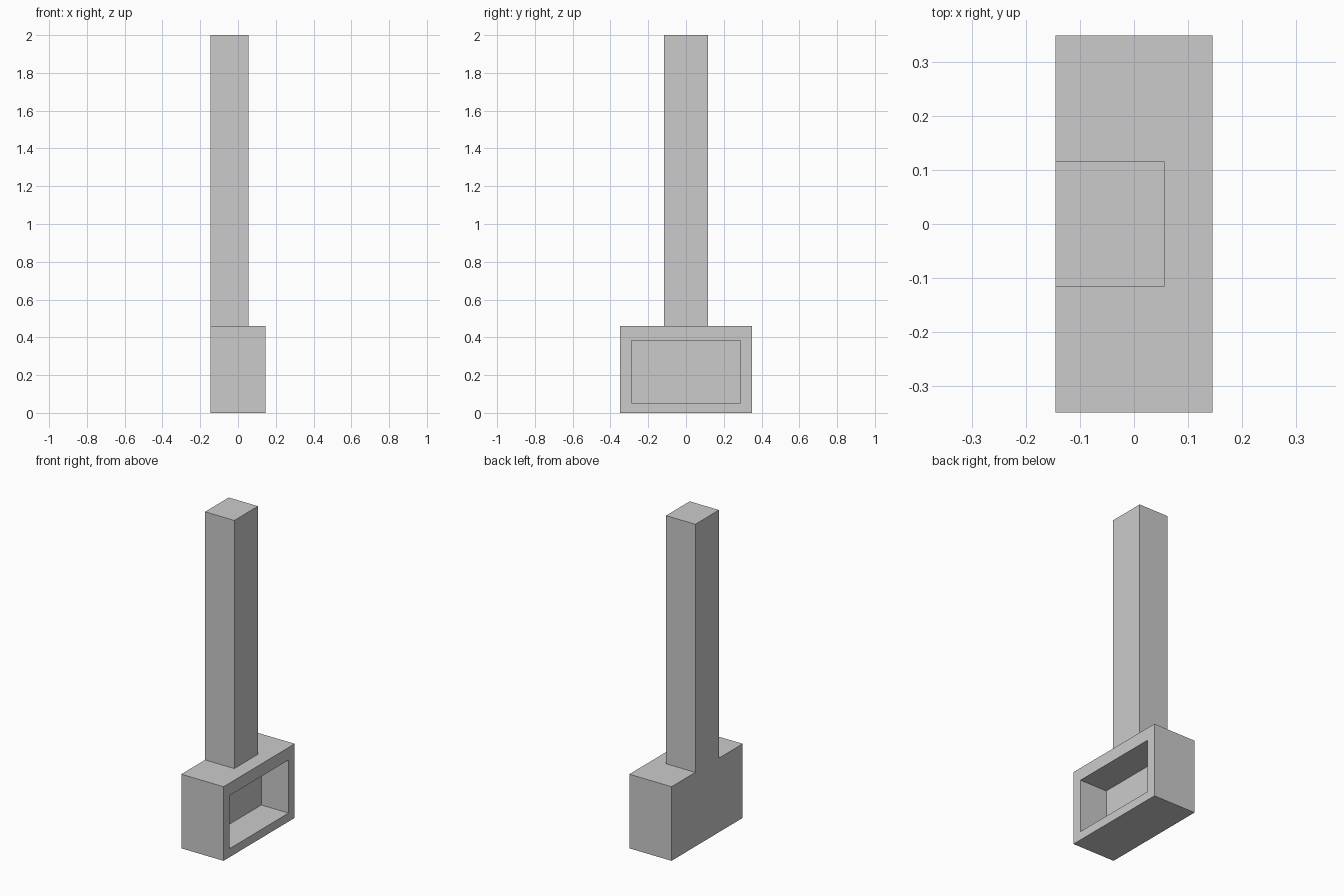
import bpy, bmesh
from mathutils import Vector, Matrix

if "Cube" in bpy.data.objects:
    bpy.data.objects.remove(bpy.data.objects["Cube"])

HX, HY, BASE_H, TOTAL_H = 0.145, 0.349, 0.46, 2.0     # firebox half sizes, heights
FLUE_X, FLUE_Y = 0.056, 0.116                         # chimney front edge, half width
OPEN_Y, OPEN_LOW, OPEN_HIGH, DEPTH = 0.289, 0.053, 0.382, 0.187

bm = bmesh.new()

# Firebox block
bmesh.ops.create_cube(bm, size=1, matrix=Matrix.Translation((0, 0, BASE_H / 2))
                      @ Matrix.Diagonal((2 * HX, 2 * HY, BASE_H, 1)))


def cut(axis, value):
    normal = Vector((0, 0, 0))
    normal[axis] = 1
    bmesh.ops.bisect_plane(bm, geom=bm.verts[:] + bm.edges[:] + bm.faces[:],
                           plane_co=normal * value, plane_no=normal)


def push(test, offset):
    bm.normal_update()
    faces = [f for f in bm.faces if test(f.calc_center_median(), f.normal)]
    out = bmesh.ops.extrude_face_region(bm, geom=faces)["geom"]
    verts = [v for v in out if isinstance(v, bmesh.types.BMVert)]
    bmesh.ops.translate(bm, verts=verts, vec=offset)
    old = [f for f in faces if f.is_valid]
    if old:
        bmesh.ops.delete(bm, geom=old, context='FACES')


# Guide cuts for the chimney and the opening
cut(0, FLUE_X)
for y in (-OPEN_Y, -FLUE_Y, FLUE_Y, OPEN_Y):
    cut(1, y)
for z in (OPEN_LOW, OPEN_HIGH):
    cut(2, z)

# Fire opening, pushed in from the right side
push(lambda c, n: n.x > 0.9 and abs(c.y) < OPEN_Y and OPEN_LOW < c.z < OPEN_HIGH,
     (-DEPTH, 0, 0))

# Chimney, raised flush with the back of the firebox
push(lambda c, n: n.z > 0.9 and c.z > BASE_H - 0.01 and c.x < FLUE_X and abs(c.y) < FLUE_Y,
     (0, 0, TOTAL_H - BASE_H))

# Clean flat faces
bmesh.ops.dissolve_limit(bm, angle_limit=0.01, verts=bm.verts[:], edges=bm.edges[:])
bmesh.ops.recalc_face_normals(bm, faces=bm.faces[:])

mesh = bpy.data.meshes.new("fireplace_with_chimney")
bm.to_mesh(mesh)
bm.free()
bpy.context.collection.objects.link(bpy.data.objects.new("fireplace_with_chimney", mesh))
